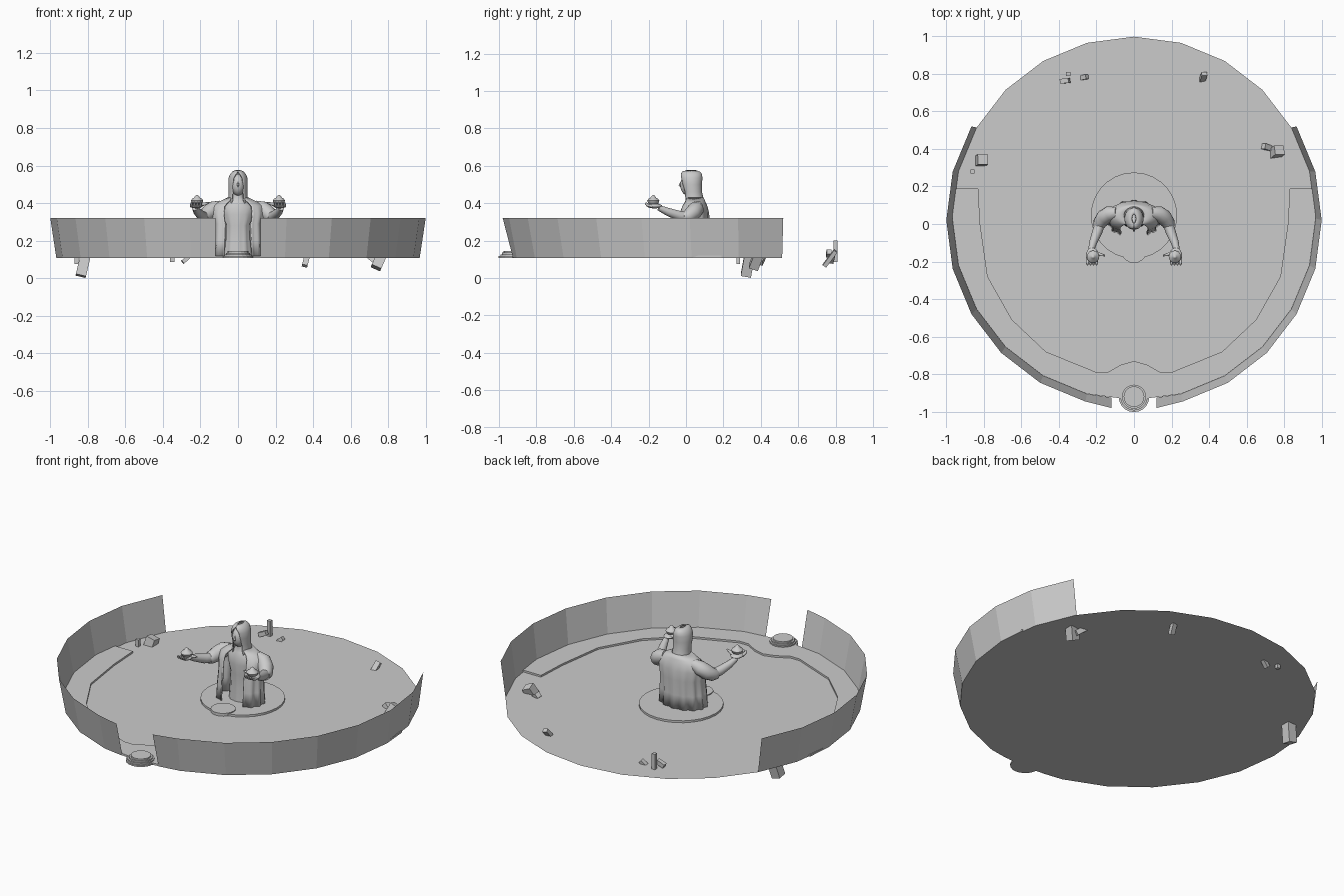
import bpy, bmesh, math
from math import sin, cos, radians, pi
from mathutils import Vector

if "Cube" in bpy.data.objects:
    bpy.data.objects.remove(bpy.data.objects["Cube"])

def obj(name, verts, faces, smooth=None):
    me = bpy.data.meshes.new(name)
    me.from_pydata([tuple(v) for v in verts], [], faces)
    bm = bmesh.new(); bm.from_mesh(me)
    bmesh.ops.recalc_face_normals(bm, faces=bm.faces)
    bm.to_mesh(me); bm.free()
    o = bpy.data.objects.new(name, me)
    bpy.context.collection.objects.link(o)
    if smooth:
        bpy.ops.object.select_all(action='DESELECT')
        o.select_set(True)
        bpy.context.view_layer.objects.active = o
        bpy.ops.object.shade_smooth_by_angle(angle=radians(smooth))
    return o

def loft(name, rings, closed=True, caps=True, smooth=50):
    n = len(rings[0]); verts = [v for r in rings for v in r]; faces = []
    for i in range(len(rings) - 1):
        for j in range(n if closed else n - 1):
            k = (j + 1) % n
            faces.append((i*n + j, i*n + k, (i+1)*n + k, (i+1)*n + j))
    if closed and caps:
        faces += [tuple(range(n)), tuple(range((len(rings)-1)*n, len(rings)*n))]
    return obj(name, verts, faces, smooth)

def arc(z, rx, ry, cy, a0=0, a1=360, n=32, fold=0, waves=9, cx=0):
    m = n if a1 - a0 == 360 else n - 1
    out = []
    for i in range(n):
        a = radians(a0 + (a1 - a0) * i / m)
        f = 1 + fold * cos(waves * (a - pi/2))
        out.append((cx + rx*f*cos(a), cy + ry*f*sin(a), z))
    return out

def prism(name, pts, z0, z1):
    return loft(name, [[(x, y, z) for x, y in pts] for z in (z0, z1)], smooth=None)

def disc(name, x, y, r, z0, z1, n=20):
    return prism(name, [(x + r*sin(2*pi*i/n), y + r*cos(2*pi*i/n)) for i in range(n)], z0, z1)

def tube(name, path, n=14):
    # path entries: (point, radius)
    rings = []
    for i, (p, r) in enumerate(path):
        d = (Vector(path[min(i+1, len(path)-1)][0]) - Vector(path[max(i-1, 0)][0])).normalized()
        u = d.cross(Vector((0, 0, 1))).normalized(); w = u.cross(d)
        rings.append([Vector(p) + r*(cos(2*pi*k/n)*u + sin(2*pi*k/n)*w) for k in range(n)])
    return loft(name, rings)

def ball(name, c, s):
    rings = [arc(c[2] - s[2]*cos(pi*(i+.15)/10.3), s[0]*sin(pi*(i+.15)/10.3),
                 s[1]*sin(pi*(i+.15)/10.3), c[1], n=18, cx=c[0]) for i in range(11)]
    return loft(name, rings)

def chunk(name, a, b, w, d):
    # square-ended stone block from point a to point b
    a, b = Vector(a), Vector(b); t = (b - a).normalized()
    u = t.cross(Vector((0, 1, 0))).normalized() * w/2
    v = t.cross(u).normalized() * d/2
    return loft(name, [[p-u-v, p+u-v, p+u+v, p-u+v] for p in (a, b)], smooth=None)

# floor: 24-sided sheet
R, CY, Z = .968, .03, .108
floor_pts = [(R*sin(radians(15*i)), CY + R*cos(radians(15*i))) for i in range(24)]
obj("floor", [(x, y, Z) for x, y in floor_pts], [tuple(range(24))])

# flared perimeter wall, two halves with a front opening
for s, side in ((1, "right"), (-1, "left")):
    rings = []
    for z, r, cy, yend in ((Z, R, CY, -.925), (.32, 1.0, .02, -.98)):
        ring = [(s*r*cos(radians(a)), cy + r*sin(radians(a)), z) for a in range(30, -76, -15)]
        rings.append(ring + [(s*.12, yend, z)])
    loft("wall_" + side, rings, closed=False, smooth=None)

# low raised ledge inside the wall
half = [(.955, .19), (R, CY)] + [(R*cos(radians(a)), CY + R*sin(radians(a))) for a in range(-15, -76, -15)]
inner = [(.83, .19), (.82, 0), (.78, -.28), (.65, -.51), (.47, -.68), (.2, -.79), (.14, -.79), (.07, -.75)]
outline = half + [(0, CY - R)] + [(-x, y) for x, y in half[::-1]]
outline += [(-x, y) for x, y in inner] + [(0, -.73)] + inner[::-1]
prism("ledge", outline, Z, .119)

# round entrance steps
for i in range(4):
    disc("entrance_step", 0, -.92, .082 - .009*i, Z + .009*i, Z + .009*(i+1))

# dais under the statue
disc("dais", 0, .045, .23, Z, .12, 28)
disc("offering_disc", 0, -.14, .068, Z, .125)

# gown
gown = [(.115, .072, .05, .03), (.2, .066, .045, .03), (.28, .062, .045, .03), (.34, .08, .055, .035),
        (.38, .085, .055, .04), (.41, .055, .045, .04), (.43, .03, .03, .035), (.46, .028, .03, .03)]
loft("gown", [arc(*g, n=40, fold=.04 if g[0] < .3 else 0, waves=10) for g in gown])

# draped cape, open at the front
cape = [(.115, .142, .1, .025, .05), (.2, .138, .095, .026, .045), (.29, .135, .092, .032, .03),
        (.345, .145, .085, .038, .015), (.385, .135, .072, .042, 0), (.405, .105, .06, .045, 0),
        (.43, .055, .05, .045, 0)]
c = loft("cape", [arc(z, rx, ry, cy, -58, 238, 60, f, 14) for z, rx, ry, cy, f in cape], closed=False)
m = c.modifiers.new("thickness", 'SOLIDIFY'); m.thickness = .008

# head, nose and hood
ball("head", (0, .012, .497), (.037, .043, .058))
tube("nose", [((0, -.026, .515), .003), ((0, -.035, .493), .006), ((0, -.029, .488), .004)], 8)
hood = [(.385, .058, .06, .045, -50), (.42, .05, .055, .04, -52), (.46, .05, .05, .036, -55),
        (.5, .052, .056, .03, -58), (.535, .05, .06, .028, -62), (.555, .042, .058, .028, -75),
        (.568, .03, .048, .027, -88), (.576, .012, .025, .028, -89.9)]
h = loft("hood", [arc(z, rx, ry, cy, a, 180 - a, 28) for z, rx, ry, cy, a in hood], closed=False)
m = h.modifiers.new("thickness", 'SOLIDIFY'); m.thickness = .006

# sleeves, forearms, hands and offering vessels
for s, side in ((1, "right"), (-1, "left")):
    tube("sleeve_" + side, [((s*.09, .06, .385), .03), ((s*.13, .055, .37), .042), ((s*.16, .035, .345), .043),
                            ((s*.183, .005, .325), .036), ((s*.188, -.015, .323), .03)])
    tube("forearm_" + side, [((s*.175, .02, .325), .027), ((s*.195, -.04, .333), .027),
                             ((s*.218, -.1, .355), .021), ((s*.23, -.145, .375), .015)])
    ball("palm_" + side, (s*.222, -.168, .385), (.034, .042, .013))
    for k in range(4):
        x = .2 + .016*k
        tube("finger_" + side, [((s*x, -.18, .383), .008), ((s*x, -.208, .39), .008), ((s*x, -.217, .402), .005)], 8)
    tube("thumb_" + side, [((s*.21, -.15, .388), .01), ((s*.18, -.163, .395), .009), ((s*.155, -.168, .402), .004)], 8)
    vessel = [(.39, .016), (.4, .028), (.413, .033), (.423, .026), (.428, .016), (.438, .01), (.444, .003)]
    loft("vessel_" + side, [arc(z, r, r, -.175, n=18, cx=s*.218) for z, r in vessel])

# scattered stone blocks around the rim
for a, b, w, d in [
    ((-.838, .32, .012), (-.805, .345, .15), .055, .055),
    ((-.86, .28, .075), (-.86, .28, .15), .02, .02),
    ((-.35, .80, .085), (-.35, .80, .2), .022, .022),
    ((-.39, .76, .12), (-.345, .765, .14), .025, .025),
    ((-.295, .775, .085), (-.25, .785, .125), .022, .025),
    ((.355, .74, .065), (.375, .80, .145), .03, .022),
    ((.735, .36, .055), (.775, .395, .145), .055, .05),
    ((.69, .415, .125), (.745, .395, .08), .03, .03)]:
    chunk("stone_block", a, b, w, d)
